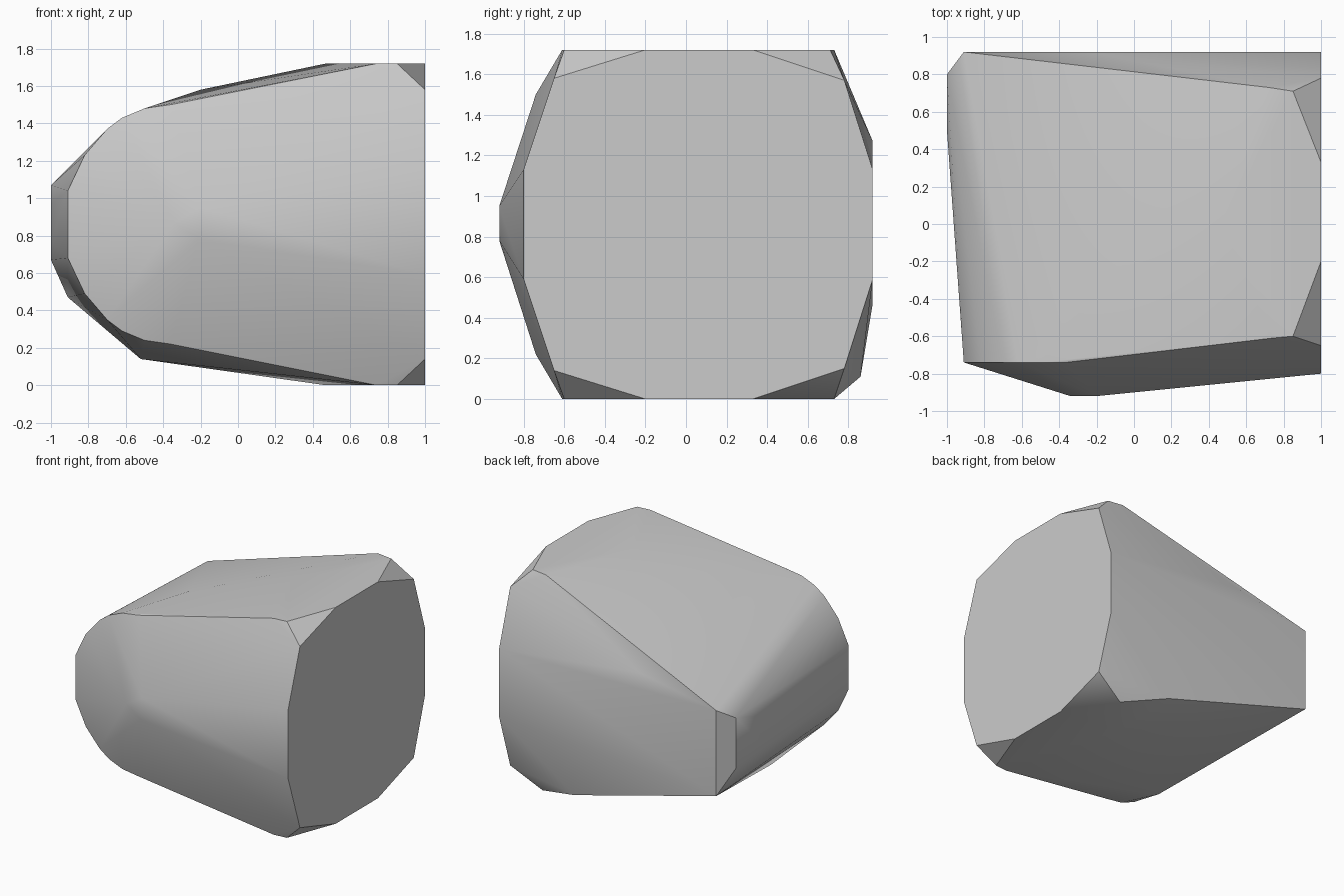
import bpy
import bmesh
import math

cube = bpy.data.objects.get("Cube")
if cube:
    bpy.data.objects.remove(cube, do_unlink=True)

HEIGHT = 1.72


def both(points):
    """Return the upper points together with their lower counterparts."""
    return points + [(x, y, HEIGHT - z) for x, y, z in points]


# Flat cut end
cut_end = both([(1, y, z) for y, z in
                [(-.8, 1.13), (-.65, 1.58), (-.2, HEIGHT), (.33, HEIGHT),
                 (.78, 1.57), (.92, 1.13)]])

# Rounded rim around the front, and the corners next to the cut end
rim = both([(.85, -.6, HEIGHT), (.74, -.61, HEIGHT), (-.36, -.74, 1.5),
            (-.5, -.74, 1.48), (-.62, -.74, 1.43), (-.7, -.74, 1.37),
            (-.82, -.74, 1.23), (-.91, -.74, 1.04), (.95, -.79, 1.13)])

# Blunt front peak
peak = [(-.34, -.92, .87), (-.2, -.92, .95), (-.21, -.92, .78)]

# Narrow end, back wall and the ridges of the top and bottom
narrow_end = [(-1, .8, 1.07), (-1, .8, .67), (-1, .5, .97), (-1, .5, .77)]
back = [(-.91, .92, 1.15), (-.91, .92, .47), (-.24, .92, 1.27),
        (.38, .86, .11), (.75, .73, 0)]
ridges = [(.85, .71, HEIGHT), (.72, .73, HEIGHT), (.47, 0, HEIGHT),
          (-.2, -.35, 1.58), (.47, .39, 0), (-.52, -.33, .14)]

# Stone body as the skin stretched over those corners
bm = bmesh.new()
for point in cut_end + rim + peak + narrow_end + back + ridges:
    bm.verts.new(point)
hull = bmesh.ops.convex_hull(bm, input=bm.verts[:])
loose = {v for v in hull["geom_interior"] + hull["geom_unused"]
         if isinstance(v, bmesh.types.BMVert) and not v.link_faces}
bmesh.ops.delete(bm, geom=list(loose), context="VERTS")
bmesh.ops.dissolve_limit(bm, angle_limit=math.radians(1),
                         verts=bm.verts[:], edges=bm.edges[:])
bmesh.ops.recalc_face_normals(bm, faces=bm.faces[:])

mesh = bpy.data.meshes.new("stone")
bm.to_mesh(mesh)
bm.free()
stone = bpy.data.objects.new("stone", mesh)
bpy.context.collection.objects.link(stone)

# Plain grey
grey = bpy.data.materials.new("stone_grey")
grey.use_nodes = True
colour = (.6, .6, .6, 1)
grey.diffuse_color = colour
grey.node_tree.nodes["Principled BSDF"].inputs["Base Color"].default_value = colour
mesh.materials.append(grey)

# Soft shading with crisp main edges
bpy.ops.object.select_all(action="DESELECT")
stone.select_set(True)
bpy.context.view_layer.objects.active = stone
bpy.ops.object.shade_smooth_by_angle(angle=math.radians(35))
